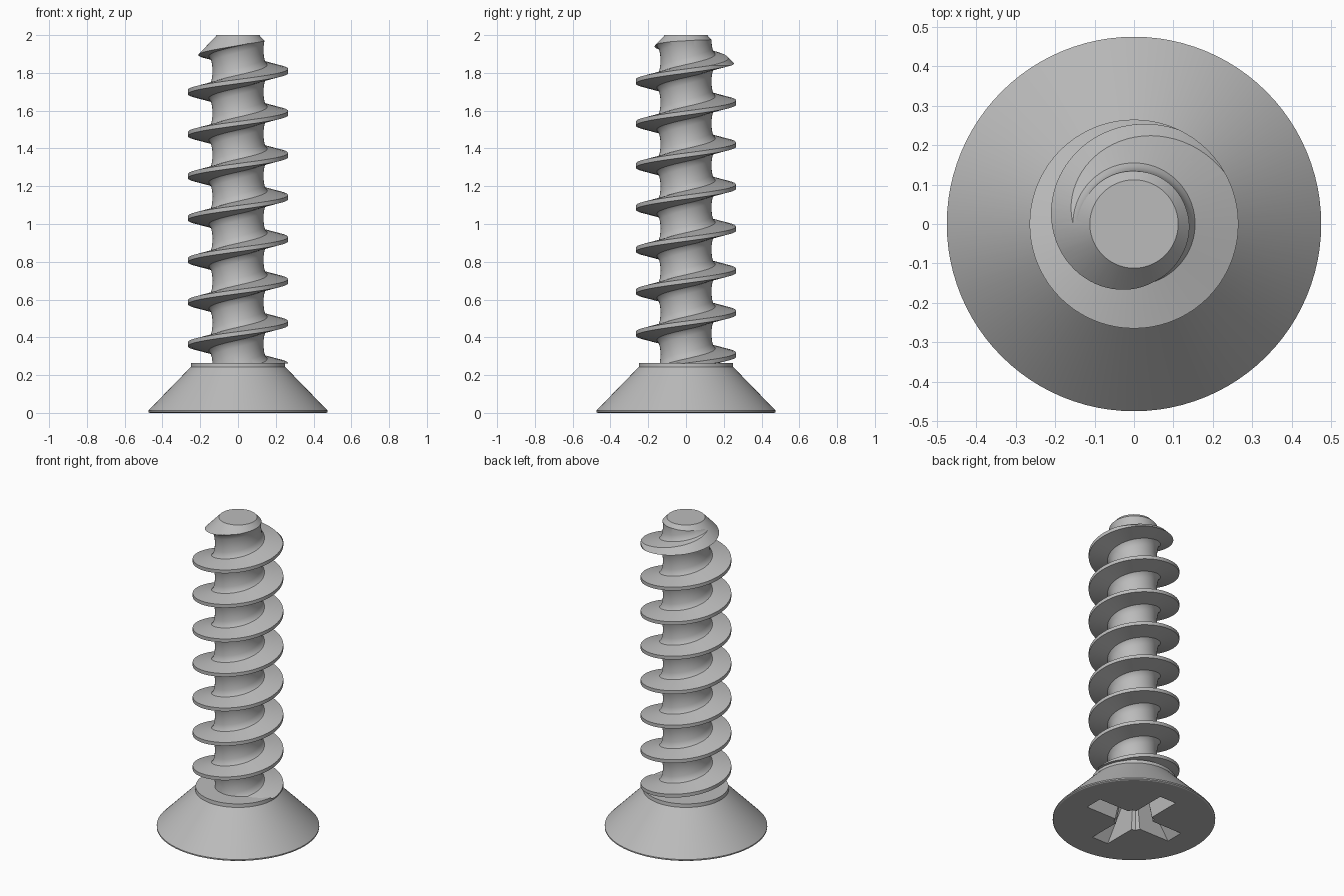
import bpy, bmesh
from math import sin, cos, pi, radians

cube = bpy.data.objects.get("Cube")
if cube:
    bpy.data.objects.remove(cube, do_unlink=True)

steel = bpy.data.materials.new("grey_steel")
steel.use_nodes = True
GREY = (0.5, 0.5, 0.5, 1)
steel.diffuse_color = GREY
steel.node_tree.nodes["Principled BSDF"].inputs["Base Color"].default_value = GREY


def finish(bm, name):
    bmesh.ops.recalc_face_normals(bm, faces=bm.faces)
    mesh = bpy.data.meshes.new(name)
    bm.to_mesh(mesh)
    bm.free()
    obj = bpy.data.objects.new(name, mesh)
    mesh.materials.append(steel)
    bpy.context.collection.objects.link(obj)
    return obj


def stack(name, rings):
    """Closed solid through a stack of matching rings of points."""
    bm = bmesh.new()
    loops = [[bm.verts.new(p) for p in ring] for ring in rings]
    n = len(loops[0])
    for low, high in zip(loops, loops[1:]):
        for i in range(n):
            j = (i + 1) % n
            bm.faces.new((low[i], low[j], high[j], high[i]))
    bm.faces.new(loops[0][::-1])
    bm.faces.new(loops[-1])
    return finish(bm, name)


def lathe(name, profile, sides=96):
    return stack(name, [[(r * cos(2 * pi * i / sides), r * sin(2 * pi * i / sides), z)
                         for i in range(sides)] for r, z in profile])


def boolean(target, cutter, operation):
    mod = target.modifiers.new(operation.lower(), "BOOLEAN")
    mod.object, mod.operation, mod.solver = cutter, operation, "EXACT"
    activate(target)
    bpy.ops.object.modifier_apply(modifier=mod.name)
    bpy.data.objects.remove(cutter, do_unlink=True)


def activate(obj):
    bpy.ops.object.select_all(action="DESELECT")
    obj.select_set(True)
    bpy.context.view_layer.objects.active = obj


# Threaded shank: one pitch of profile swept up a helix, thread fading at both ends
PITCH, CORE, STEPS = 0.2225, 0.134, 72
FIRST, LAST = -3, 9
half = [(0.265, 0.011), (0.155, 0.034), (0.145, 0.046), (0.138, 0.07), (CORE, PITCH / 2)]
profile = [(r, -h) for r, h in reversed(half)] + half
bm = bmesh.new()
columns = []
for i in range((LAST - FIRST) * STEPS + 1):
    turn = FIRST + i / STEPS
    fade = max(0, min(1, turn - FIRST, LAST - turn))
    a = 2 * pi * turn
    column = []
    for r, h in profile:
        rr = CORE + (r - CORE) * fade
        column.append(bm.verts.new((rr * cos(a), rr * sin(a), 0.475 + PITCH * turn + h)))
    columns.append(column)
for left, right in zip(columns, columns[1:]):
    for k in range(len(profile) - 1):
        bm.faces.new((left[k], right[k], right[k + 1], left[k + 1]))
bmesh.ops.remove_doubles(bm, verts=bm.verts, dist=0.0001)
bottom, top = bm.verts.new((0, 0, -0.6)), bm.verts.new((0, 0, 2.9))
for edge in [e for e in bm.edges if e.is_boundary]:
    v, w = edge.verts
    bm.faces.new((v, w, bottom if v.co.z < 1 else top))
shank = finish(bm, "threaded_shank")

# Trim the shank flat on the collar and to a blunt cone at the tip
envelope = lathe("shank_envelope", [(0.3, 0.262), (0.3, 1.802), (0.112, 2.0)])
boolean(shank, envelope, "INTERSECT")

# Countersunk head with its collar
head = lathe("head", [(0.468, 0), (0.475, 0.004), (0.475, 0.012), (0.25, 0.243), (0.248, 0.265)])


# Cross drive recess: two tapered slots and a tapered centre
def slot(name, turned):
    rings = []
    for z, length, width in ((-0.02, 0.325, 0.06), (0.22, 0.13, 0.04)):
        ring = [(-length, -width, z), (length, -width, z), (length, width, z), (-length, width, z)]
        rings.append([(-y, x, z) for x, y, z in ring] if turned else ring)
    return stack(name, rings)


boolean(head, slot("slot_across", False), "DIFFERENCE")
boolean(head, slot("slot_along", True), "DIFFERENCE")
boolean(head, lathe("recess_centre", [(0.122, -0.02), (0.07, 0.23)], 8), "DIFFERENCE")

for part in (shank, head):
    activate(part)
    bpy.ops.object.shade_smooth_by_angle(angle=radians(25))
